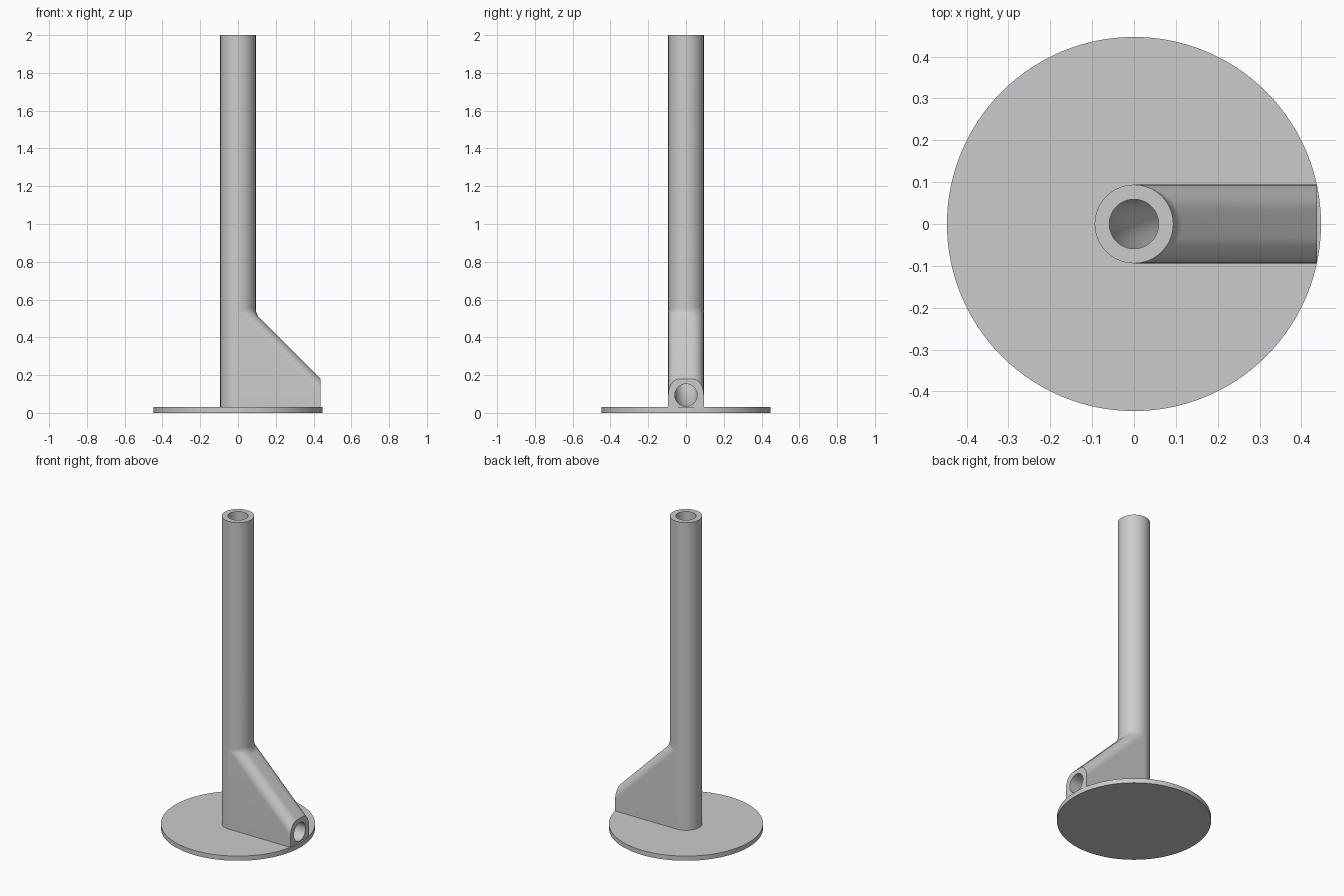
import bpy, bmesh, math
from mathutils import Vector

if "Cube" in bpy.data.objects:
    bpy.data.objects.remove(bpy.data.objects["Cube"])

R, BORE, END_X, AXIS_Z = 0.094, 0.059, 0.437, 0.094   # pipe radii, outlet plane, outlet height
SINK = 0.02                                          # parts start inside the base plate

grey = bpy.data.materials.new("plain grey")
grey.diffuse_color = (0.6, 0.6, 0.6, 1)
grey.use_nodes = True
grey.node_tree.nodes["Principled BSDF"].inputs["Base Color"].default_value = grey.diffuse_color


def finish(bm, name):
    bmesh.ops.recalc_face_normals(bm, faces=bm.faces)
    me = bpy.data.meshes.new(name)
    bm.to_mesh(me)
    bm.free()
    me.materials.append(grey)
    ob = bpy.data.objects.new(name, me)
    bpy.context.collection.objects.link(ob)
    return ob


def cylinder(name, radius, z0, z1, sides):
    bm = bmesh.new()
    bmesh.ops.create_cone(bm, cap_ends=True, segments=sides,
                          radius1=radius, radius2=radius, depth=z1 - z0)
    bmesh.ops.translate(bm, verts=bm.verts, vec=(0, 0, (z0 + z1) / 2))
    return finish(bm, name)


def smooth(ob):
    bpy.ops.object.select_all(action='DESELECT')
    ob.select_set(True)
    bpy.context.view_layer.objects.active = ob
    bpy.ops.object.shade_smooth_by_angle(angle=math.radians(30))


# Base plate and upright pipe
base_plate = cylinder("base_plate", 0.447, 0, 0.03, 128)
upright_pipe = cylinder("upright_pipe", R, SINK, 2.0, 64)

# Sloped outlet housing: rounded 45 degree top, blended into the pipe
F = 0.06
ys = [0, 0.017] + [R - F + F * math.sin(math.radians(a)) for a in range(0, 91, 9)]
ys = [-y for y in reversed(ys[1:])] + ys
bm = bmesh.new()
rows = []
for y in ys:
    s = min(1, max(0, (abs(y) - (R - F)) / F))
    drop = math.sqrt(2) * F * (1 - math.sqrt(1 - s * s))
    wall = math.sqrt(max(0, R * R - y * y))
    r = 0.07 * max(wall / R, 0.05)
    t = r * math.tan(math.radians(22.5))
    z0 = 0.617 - wall - drop
    pts = [(wall - 0.005, z0 + t)]
    for i in range(9):
        a = math.radians(45 * i / 8)
        pts.append((wall + r - r * math.cos(a), z0 + t - r * math.sin(a)))
    pts.append((END_X, 0.617 - END_X - drop))
    rows.append([bm.verts.new((x, y, z)) for x, z in pts])
for a, b in zip(rows, rows[1:]):
    for i in range(len(a) - 1):
        bm.faces.new((a[i], a[i + 1], b[i + 1], b[i]))
ext = bmesh.ops.extrude_face_region(bm, geom=bm.faces[:], use_keep_orig=True)
for g in ext["geom"]:
    if isinstance(g, bmesh.types.BMVert):
        g.co.z = SINK
outlet_housing = finish(bm, "outlet_housing")

# Curved bore running from the pipe top to the outlet
BEND = 0.40
path = [(0, 2.1, 0)]
for i in range(25):
    a = math.radians(90 * i / 24)
    path.append((BEND - BEND * math.cos(a), AXIS_Z + BEND - BEND * math.sin(a), a))
path.append((0.5, AXIS_Z, math.pi / 2))
bm = bmesh.new()
rings, N = [], 48
for x, z, a in path:
    side = Vector((math.cos(a), 0, math.sin(a)))
    rings.append([bm.verts.new(Vector((x, 0, z)) + BORE * (
        side * math.cos(2 * math.pi * k / N) + Vector((0, 1, 0)) * math.sin(2 * math.pi * k / N)))
        for k in range(N)])
for a, b in zip(rings, rings[1:]):
    for k in range(N):
        bm.faces.new((a[k], a[(k + 1) % N], b[(k + 1) % N], b[k]))
bm.faces.new(rings[0])
bm.faces.new(rings[-1])
bore_cutter = finish(bm, "bore_cutter")

# Hollow out the pipe and the housing
for ob in (upright_pipe, outlet_housing):
    mod = ob.modifiers.new("bore", 'BOOLEAN')
    mod.operation, mod.solver, mod.object = 'DIFFERENCE', 'EXACT', bore_cutter
    bpy.context.view_layer.objects.active = ob
    bpy.ops.object.modifier_apply(modifier=mod.name)
bpy.data.objects.remove(bore_cutter, do_unlink=True)

for ob in (base_plate, upright_pipe, outlet_housing):
    smooth(ob)
